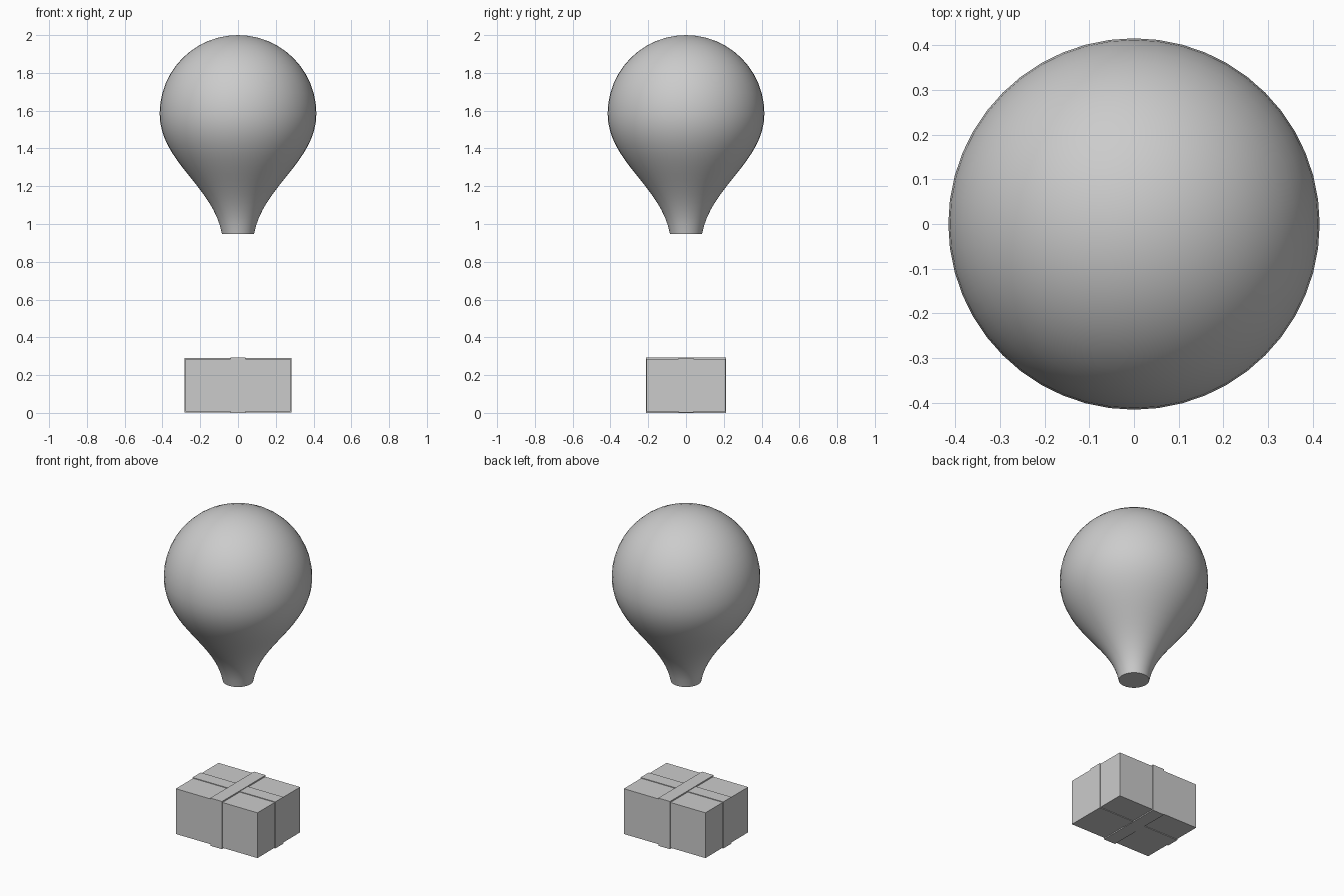
import bpy, bmesh, math
from mathutils import Vector
from mathutils.geometry import interpolate_bezier

if "Cube" in bpy.data.objects:
    bpy.data.objects.remove(bpy.data.objects["Cube"])

SIDES = 48


def box(name, half_x, half_y, z0, z1):
    bpy.ops.mesh.primitive_cube_add(size=1, location=(0, 0, (z0 + z1) / 2))
    ob = bpy.context.object
    ob.name = name
    ob.scale = (2 * half_x, 2 * half_y, z1 - z0)
    bpy.ops.object.transform_apply(location=False, rotation=False, scale=True)
    return ob


# Balloon: flared neck curve, then a hemispherical crown
R, EQUATOR = 0.415, 1.585
neck = interpolate_bezier(Vector((0.085, 0, 0.947)), Vector((0.13, 0, 1.2)),
                          Vector((R, 0, 1.33)), Vector((R, 0, EQUATOR)), 17)
profile = [(p.x, p.z) for p in neck]
for i in range(1, 12):
    a = math.pi / 2 * i / 12
    profile.append((R * math.cos(a), EQUATOR + R * math.sin(a)))

bm = bmesh.new()
rings = []
for r, z in profile:
    rings.append([bm.verts.new((r * math.cos(2 * math.pi * k / SIDES),
                                r * math.sin(2 * math.pi * k / SIDES), z))
                  for k in range(SIDES)])
for low, high in zip(rings, rings[1:]):
    for k in range(SIDES):
        n = (k + 1) % SIDES
        bm.faces.new((low[k], low[n], high[n], high[k]))
top = bm.verts.new((0, 0, EQUATOR + R))
for k in range(SIDES):
    bm.faces.new((rings[-1][k], rings[-1][(k + 1) % SIDES], top))
bm.faces.new(rings[0][::-1])  # flat underside of the neck
mesh = bpy.data.meshes.new("balloon")
bm.to_mesh(mesh)
bm.free()
balloon = bpy.data.objects.new("balloon", mesh)
bpy.context.collection.objects.link(balloon)
bpy.ops.object.select_all(action='DESELECT')
balloon.select_set(True)
bpy.context.view_layer.objects.active = balloon
bpy.ops.object.shade_smooth_by_angle(angle=math.radians(40))

# Parcel with two crossing straps wrapped around it
box("parcel", 0.278, 0.208, 0.007, 0.286)
box("long_strap", 0.282, 0.04, 0.003, 0.290)
box("cross_strap", 0.04, 0.213, 0.0, 0.294)
